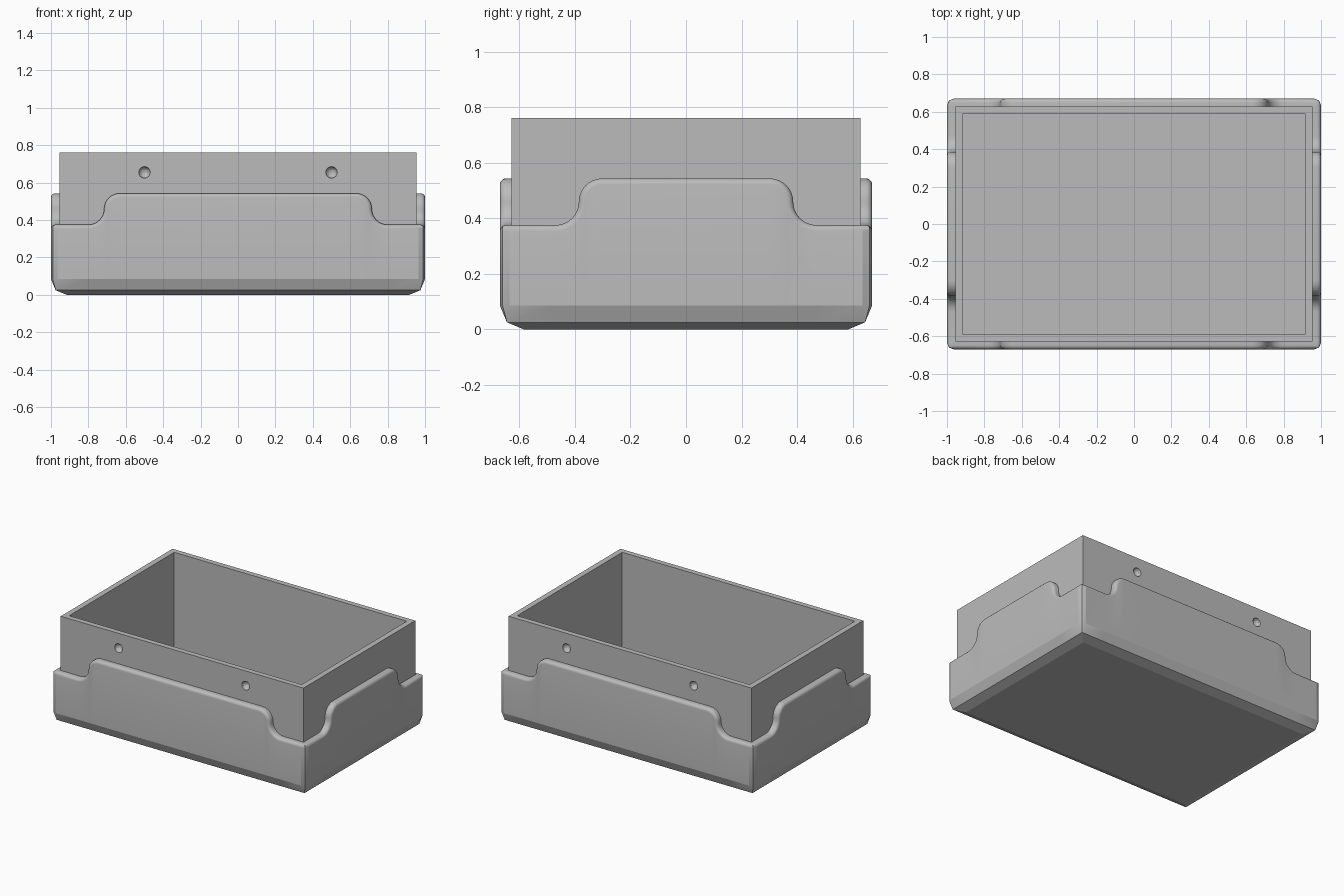
import bpy, bmesh, math
from mathutils import Vector

cube = bpy.data.objects.get("Cube")
if cube:
    bpy.data.objects.remove(cube, do_unlink=True)

grey = bpy.data.materials.new("light_grey")
grey.use_nodes = True
COLOUR = (0.5, 0.5, 0.5, 1)
grey.diffuse_color = COLOUR
grey.node_tree.nodes["Principled BSDF"].inputs["Base Color"].default_value = COLOUR

HALF_X, HALF_Y = 1.0, 0.67
LOW, HIGH = 0.375, 0.543      # rim height at the corners and mid-panel
ROUND = 0.022                 # rim rounding
CORNER = 0.035


def make_object(name, bm):
    bmesh.ops.recalc_face_normals(bm, faces=bm.faces[:])
    mesh = bpy.data.meshes.new(name)
    bm.to_mesh(mesh)
    bm.free()
    mesh.materials.append(grey)
    obj = bpy.data.objects.new(name, mesh)
    bpy.context.collection.objects.link(obj)
    return obj


def rim_wave(half):
    """Rim points (u, z, normal) along one panel, from its left to its right end."""
    r = (HIGH - LOW) / 2
    start = half - 0.20
    right = []
    for i in range(9):        # upper convex arc
        a = math.pi / 2 * (1 - i / 8)
        n = Vector((math.cos(a), math.sin(a)))
        right.append((start - 2 * r + r * n.x, HIGH - r + r * n.y, n))
    for i in range(1, 9):     # lower concave arc
        a = math.pi / 2 * i / 8
        n = Vector((math.cos(a), math.sin(a)))
        right.append((start - r * n.x, LOW + r - r * n.y, n))
    right.append((half - CORNER, LOW, Vector((0, 1))))
    left = [(-u, z, Vector((-n.x, n.y))) for u, z, n in reversed(right)]
    return left + right


def column(u, z, n, half, depth, inset):
    """Positions up one column of the wall: base bevel, wall, rounded rim."""
    def place(along, d, height):
        limit = half - max(d, inset)
        return (max(-limit, min(limit, along)), max(d, inset) - depth, height)

    base_u = u - n.x * ROUND
    pts = [place(base_u, d, h) for d, h in ((0.085, 0), (0.025, 0.025), (0, 0.085))]
    for i in range(6):
        a = math.pi / 2 * i / 5
        back = ROUND * (1 - math.sin(a))
        pts.append(place(u - n.x * back, ROUND * (1 - math.cos(a)), z - n.y * back))
    pts.append(place(u, 0.05, z))
    return pts


# Outer shell: wall columns lofted around the four sides
bm = bmesh.new()
columns = []
for side in range(4):
    half, depth = (HALF_X, HALF_Y) if side % 2 == 0 else (HALF_Y, HALF_X)
    rim = [(u, z, n, 0) for u, z, n in rim_wave(half)]
    rim.append((half, LOW, Vector((0, 1)), 0.01))
    for u, z, n, inset in rim:
        verts = []
        for x, y, h in column(u, z, n, half, depth, inset):
            for _ in range(side):
                x, y = -y, x
            verts.append(bm.verts.new((x, y, h)))
        columns.append(verts)
for a, b in zip(columns, columns[1:] + columns[:1]):
    for i in range(len(a) - 1):
        bm.faces.new((a[i], b[i], b[i + 1], a[i + 1]))
bm.faces.new([c[0] for c in columns])
bmesh.ops.remove_doubles(bm, verts=bm.verts[:], dist=0.0005)
outer_shell = make_object("outer_shell", bm)


# Inner box: an open tray with thin walls
bm = bmesh.new()
loops = []
for x, y, z in ((0.955, 0.628, 0.03), (0.955, 0.628, 0.76),
                (0.915, 0.59, 0.76), (0.915, 0.59, 0.06)):
    loops.append([bm.verts.new((sx * x, sy * y, z))
                  for sx, sy in ((-1, -1), (1, -1), (1, 1), (-1, 1))])
for lower, upper in zip(loops, loops[1:]):
    for i in range(4):
        j = (i + 1) % 4
        bm.faces.new((lower[i], lower[j], upper[j], upper[i]))
bm.faces.new(loops[0])
bm.faces.new(loops[-1])
inner_box = make_object("inner_box", bm)

# Round dimples in the front and back walls
bm = bmesh.new()
for sx in (-1, 1):
    for sy in (-1, 1):
        ball = bmesh.ops.create_uvsphere(bm, u_segments=12, v_segments=8, radius=0.031)
        bmesh.ops.translate(bm, verts=ball["verts"], vec=(sx * 0.5, sy * 0.628, 0.655))
dimple_cutter = make_object("dimple_cutter", bm)
dimple_cutter.hide_render = True
dimple_cutter.hide_set(True)
cut = inner_box.modifiers.new("dimples", "BOOLEAN")
cut.operation = "DIFFERENCE"
cut.solver = "EXACT"
cut.object = dimple_cutter

# Smooth the curved rim, keep the bevel facets crisp
bpy.ops.object.select_all(action="DESELECT")
outer_shell.select_set(True)
bpy.context.view_layer.objects.active = outer_shell
bpy.ops.object.shade_smooth_by_angle(angle=math.radians(21))
